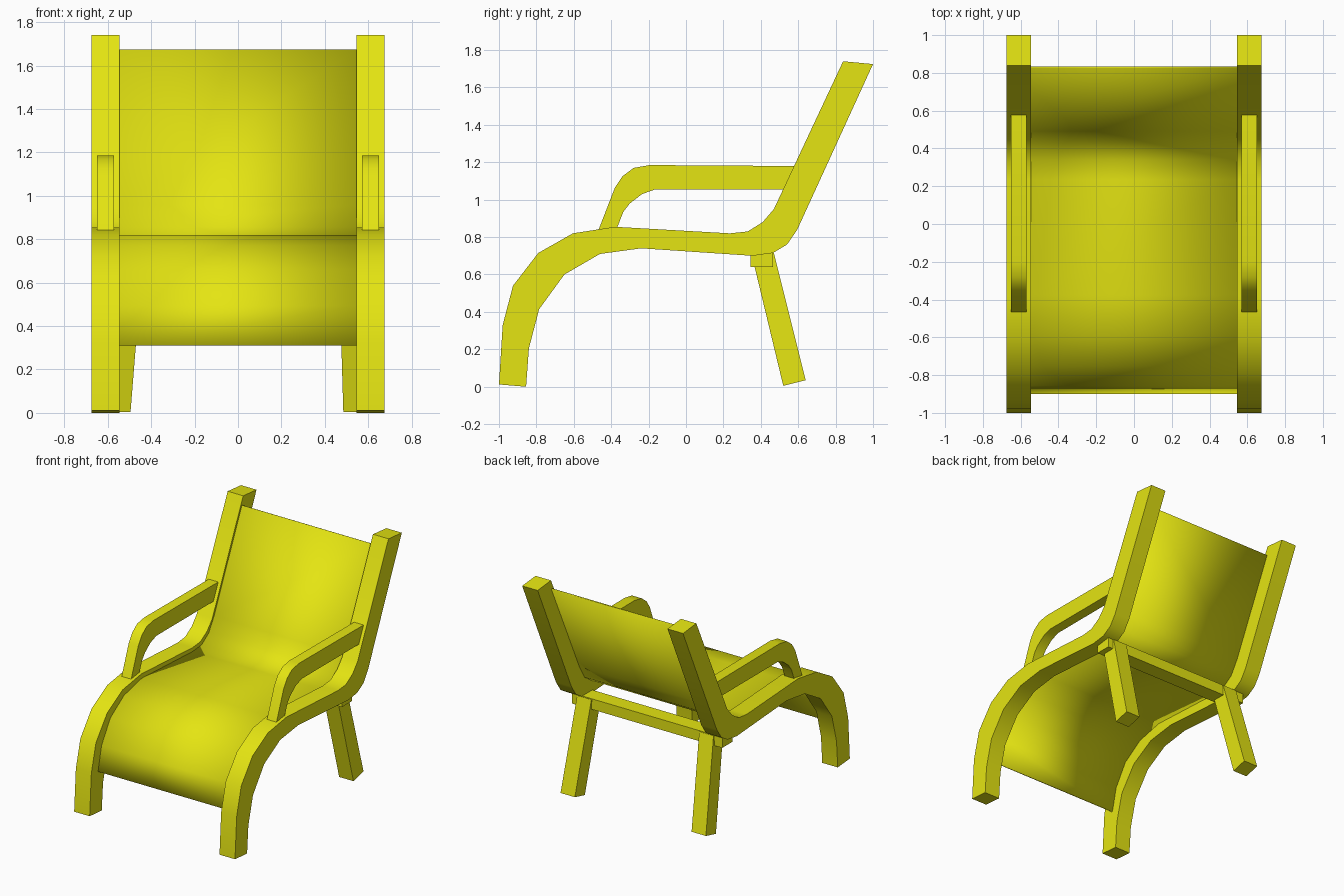
import bpy, bmesh, math

if "Cube" in bpy.data.objects:
    bpy.data.objects.remove(bpy.data.objects["Cube"])

yellow = bpy.data.materials.new("yellow")
yellow.diffuse_color = (0.78, 0.78, 0.006, 1)
yellow.use_nodes = True
yellow.node_tree.nodes["Principled BSDF"].inputs["Base Color"].default_value = yellow.diffuse_color


def finish(name, bm, smooth=True):
    bmesh.ops.recalc_face_normals(bm, faces=bm.faces)
    me = bpy.data.meshes.new(name)
    bm.to_mesh(me)
    bm.free()
    me.materials.append(yellow)
    ob = bpy.data.objects.new(name, me)
    bpy.context.collection.objects.link(ob)
    if smooth:
        bpy.ops.object.select_all(action='DESELECT')
        ob.select_set(True)
        bpy.context.view_layer.objects.active = ob
        bpy.ops.object.shade_smooth_by_angle(angle=math.radians(30))
    return ob


def slab(name, profile, x0, x1):
    """Extrude a closed (y, z) outline from x0 to x1."""
    bm = bmesh.new()
    face = bm.faces.new([bm.verts.new((x0, y, z)) for y, z in profile])
    ext = bmesh.ops.extrude_face_region(bm, geom=[face])["geom"]
    bmesh.ops.translate(bm, vec=(x1 - x0, 0, 0),
                        verts=[v for v in ext if isinstance(v, bmesh.types.BMVert)])
    return finish(name, bm)


# bent side rails: front leg, seat side and back post in one
rail_front = [(-1, .012), (-.98, .33), (-.925, .54), (-.79, .715), (-.605, .82),
              (-.38, .855), (.235, .82), (.33, .83), (.41, .88), (.47, .95), (.84, 1.74)]
rail_back = [(1, 1.725), (.595, .84), (.54, .76), (.465, .715), (.355, .70),
             (-.24, .74), (-.46, .71), (-.65, .60), (-.785, .415), (-.84, .205), (-.855, 0)]

# curved armrests
arm = [(-.475, .82), (-.38, 1.065), (-.34, 1.125), (-.28, 1.17), (-.195, 1.185),
       (.58, 1.18), (.60, 1.12), (.52, 1.055), (-.165, 1.055), (-.235, 1.03),
       (-.30, .98), (-.335, .935), (-.38, .82)]

for side, s in (("left", -1), ("right", 1)):
    slab(side + "_rail", rail_front + rail_back, s * .545, s * .675)
    slab(side + "_armrest", arm, s * .57, s * .65)

# thin sling seat and back between the rails
sling = [(-.89, .31), (-.848, .49), (-.745, .655), (-.585, .762), (-.375, .81),
         (.235, .78), (.345, .79), (.435, .85), (.50, .955), (.835, 1.67)]
bm = bmesh.new()
rows = [[bm.verts.new((x, y, z)) for x in (-.547, .547)] for y, z in sling]
for a, b in zip(rows, rows[1:]):
    bm.faces.new((a[0], a[1], b[1], b[0]))
seat = finish("sling_seat", bm)
solid = seat.modifiers.new("thickness", 'SOLIDIFY')
solid.thickness = .01

# crossbar under the seat
slab("crossbar", [(.345, .64), (.465, .64), (.465, .72), (.345, .72)], -.63, .63)

# splayed back legs, inner x at top and bottom
for name, s, top, bottom in (("left_back_leg", -1, .44, .495), ("right_back_leg", 1, .465, .485)):
    bm = bmesh.new()
    low = [bm.verts.new((s * (bottom + dx), y, z)) for dx, y, z in
           ((0, .52, .005), (.12, .52, .005), (.12, .64, .035), (0, .64, .035))]
    high = [bm.verts.new((s * (top + dx), y, z)) for dx, y, z in
            ((0, .355, .69), (.12, .355, .69), (.12, .47, .715), (0, .47, .715))]
    bm.faces.new(low)
    bm.faces.new(high)
    for i in range(4):
        j = (i + 1) % 4
        bm.faces.new((low[i], low[j], high[j], high[i]))
    finish(name, bm, smooth=False)
